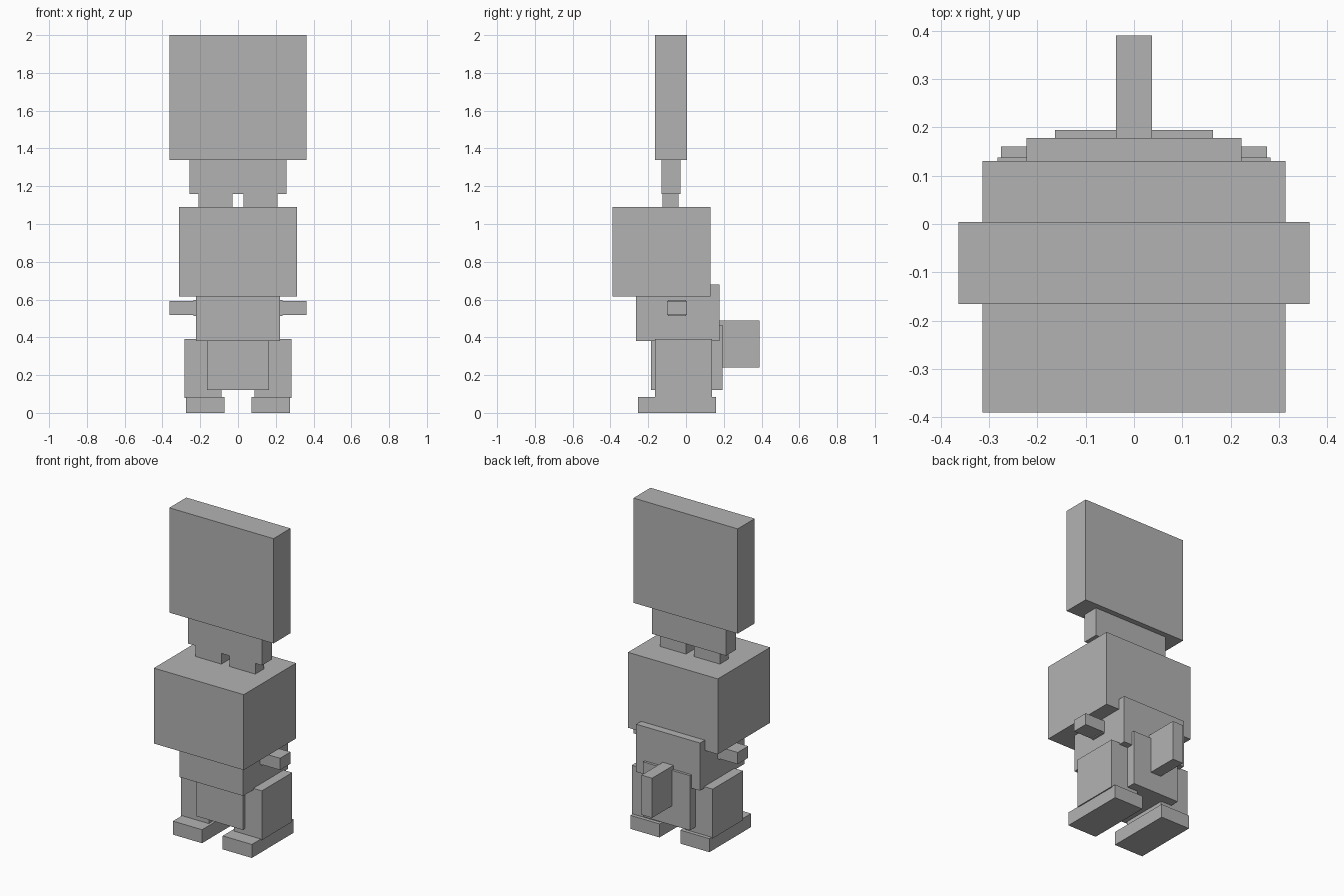
import bpy

if "Cube" in bpy.data.objects:
    bpy.data.objects.remove(bpy.data.objects["Cube"])

grey = bpy.data.materials.new("plain_grey")
grey.diffuse_color = (0.45, 0.45, 0.45, 1)
grey.use_nodes = True
grey.node_tree.nodes["Principled BSDF"].inputs["Base Color"].default_value = grey.diffuse_color


def box(name, x, y, z):
    """Axis-aligned block from (min, max) ranges."""
    ranges = (x, y, z)
    bpy.ops.mesh.primitive_cube_add(size=1)
    ob = bpy.context.object
    ob.name = ob.data.name = name
    centre = [(a + b) / 2 for a, b in ranges]
    size = [b - a for a, b in ranges]
    for v in ob.data.vertices:
        v.co = [c + p * s for c, p, s in zip(centre, v.co, size)]
    ob.data.materials.append(grey)
    return ob


def pair(name, x, y, z):
    """Matching blocks on the left and right."""
    box(name + "_right", x, y, z)
    box(name + "_left", (-x[1], -x[0]), y, z)


# Headgear: tall slab on a narrower base
box("top_slab", (-0.363, 0.363), (-0.165, 0.004), (1.34, 2.0))
box("slab_base", (-0.258, 0.258), (-0.13, -0.03), (1.16, 1.34))
pair("slab_support", (0.028, 0.208), (-0.125, -0.04), (1.09, 1.16))

# Head and body
box("head", (-0.313, 0.313), (-0.39, 0.13), (0.615, 1.09))
box("torso", (-0.222, 0.222), (-0.265, 0.178), (0.38, 0.68))
box("lower_body", (-0.163, 0.163), (-0.185, 0.194), (0.12, 0.465))
box("tail", (-0.037, 0.037), (0.178, 0.39), (0.24, 0.49))

# Arms with slightly taller shoulder stubs
pair("arm", (0.2, 0.363), (-0.1, 0.004), (0.518, 0.592))
pair("shoulder", (0.18, 0.236), (-0.095, 0.0), (0.512, 0.598))

# Legs and feet
pair("leg", (0.088, 0.282), (-0.165, 0.137), (0.08, 0.39))
pair("foot", (0.072, 0.275), (-0.255, 0.16), (0.0, 0.085))
